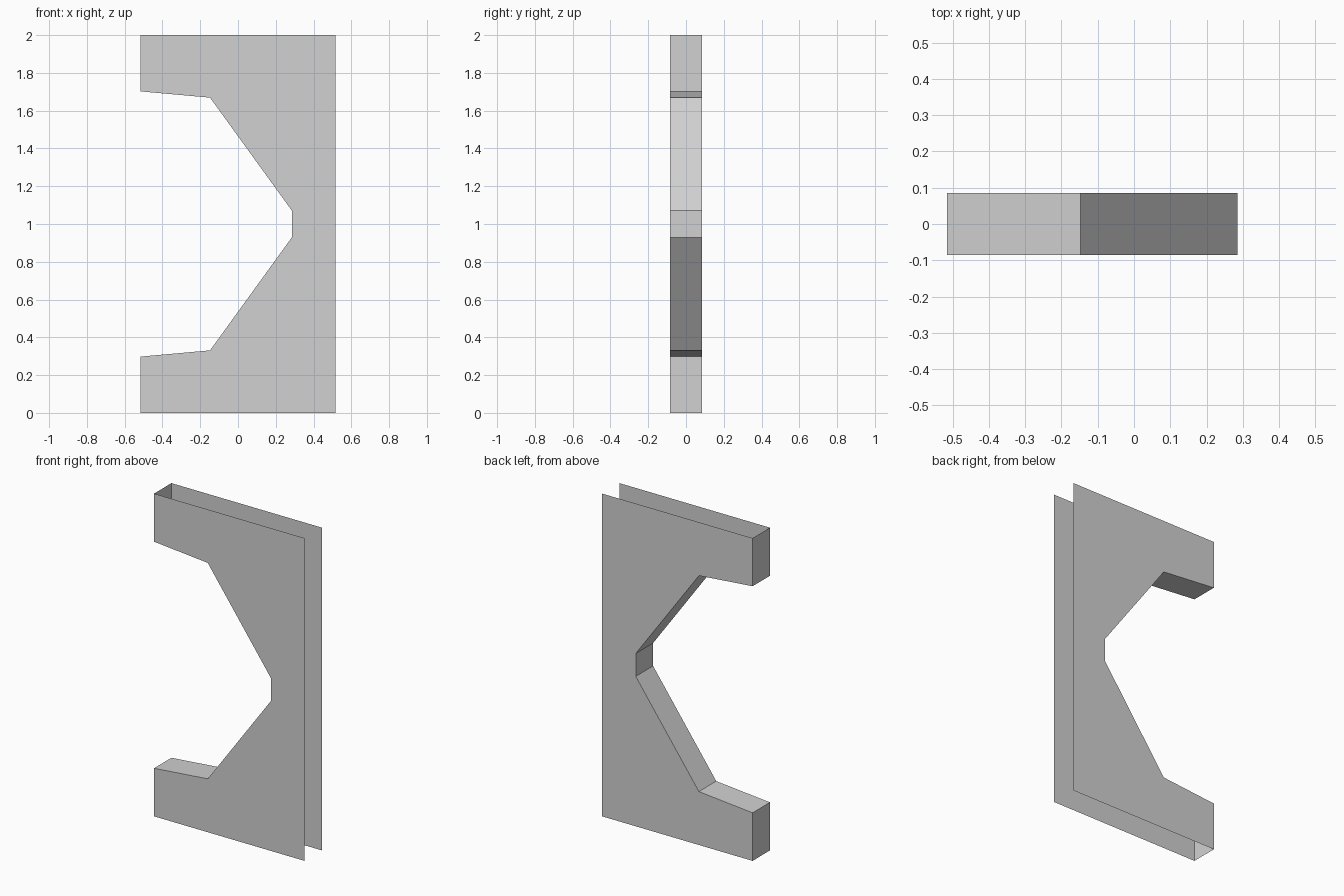
import bpy
import bmesh

cube = bpy.data.objects.get("Cube")
if cube:
    bpy.data.objects.remove(cube, do_unlink=True)

HALF_W, HALF_D, MID_Z = 0.516, 0.085, 1.0

grey = bpy.data.materials.new("light_grey")
grey.use_nodes = True
colour = (0.64, 0.64, 0.64, 1.0)
grey.diffuse_color = colour
grey.node_tree.nodes["Principled BSDF"].inputs["Base Color"].default_value = colour

# Upper half of the notched edge, from the top corner to the notch floor: x, height above middle
upper = [(-HALF_W, 1.0), (-HALF_W, 0.702), (-0.148, 0.669), (0.285, 0.071)]
edge = [(x, MID_Z + h) for x, h in upper]
edge += [(x, MID_Z - h) for x, h in reversed(upper)]
outline = edge + [(HALF_W, 0.0), (HALF_W, 2 * MID_Z)]

bm = bmesh.new()

# Front and back sheets; the top, bottom and straight side stay open
front = [bm.verts.new((x, -HALF_D, z)) for x, z in outline]
back = [bm.verts.new((x, HALF_D, z)) for x, z in outline]
bm.faces.new(front)
bm.faces.new(list(reversed(back)))

# Walls joining the sheets along the notched edge
for i in range(len(edge) - 1):
    bm.faces.new((front[i + 1], front[i], back[i], back[i + 1]))

mesh = bpy.data.meshes.new("notched_panel")
bm.to_mesh(mesh)
bm.free()
mesh.materials.append(grey)
panel = bpy.data.objects.new("notched_panel", mesh)
bpy.context.collection.objects.link(panel)
